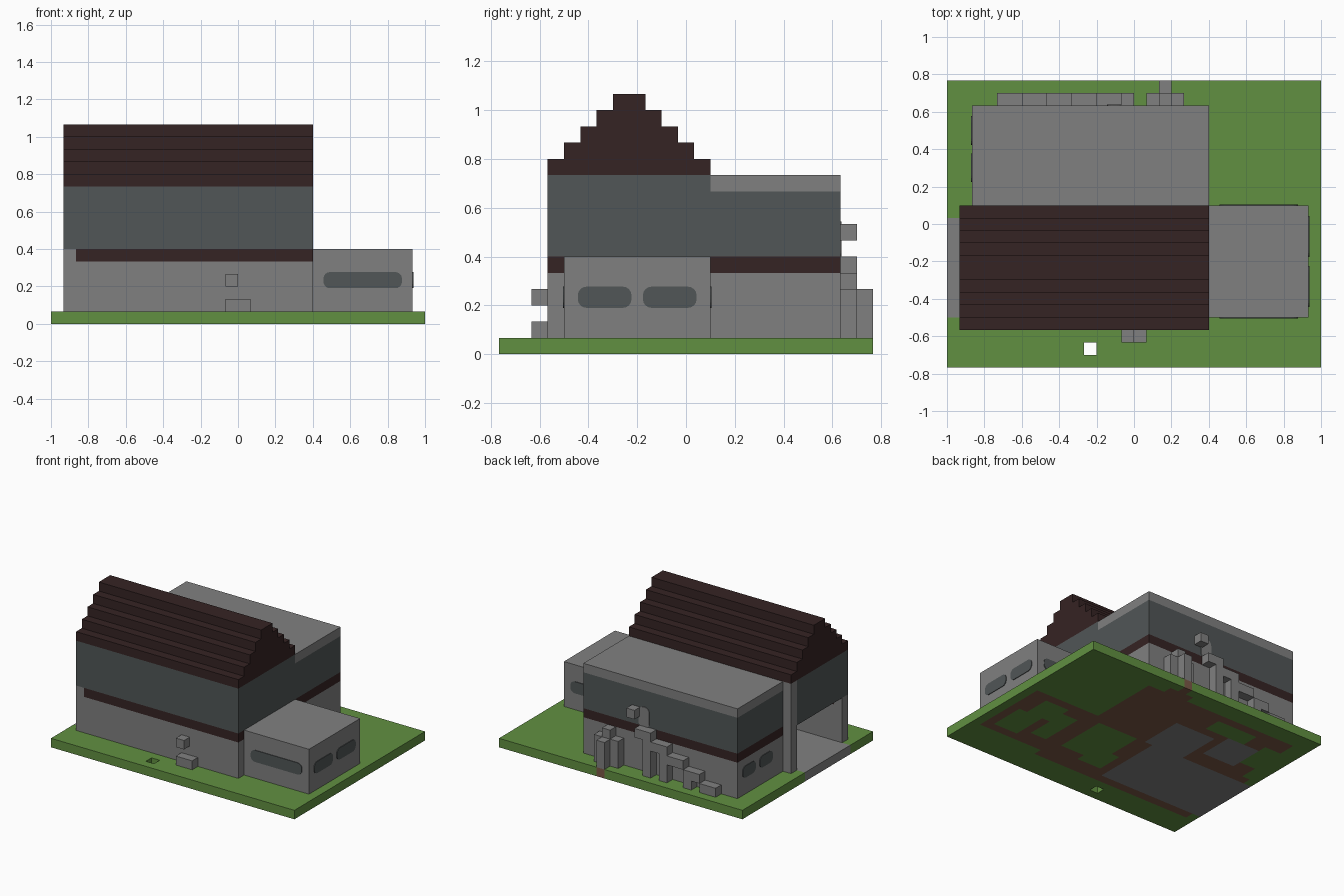
import bpy, bmesh
from mathutils import Vector

cube = bpy.data.objects.get("Cube")
if cube:
    bpy.data.objects.remove(cube, do_unlink=True)

V = 1 / 15  # block size


def material(name, r, g, b):
    m = bpy.data.materials.new(name)
    m.use_nodes = True
    m.diffuse_color = (r, g, b, 1)
    m.node_tree.nodes["Principled BSDF"].inputs["Base Color"].default_value = (r, g, b, 1)
    return m


GREY = material("stone_grey", .216, .216, .216)
SLATE = material("slate", .082, .093, .095)
ROOF = material("dark_brown", .036, .017, .017)
GREEN = material("grass", .120, .279, .053)
DIRT = material("dirt", .195, .098, .061)


def point(x, y, z):
    return Vector((x, y - 11.5, z)) * V


def finish(name, bm, *mats):
    mesh = bpy.data.meshes.new(name)
    bmesh.ops.recalc_face_normals(bm, faces=bm.faces)
    bm.to_mesh(mesh)
    bm.free()
    for m in mats:
        mesh.materials.append(m)
    ob = bpy.data.objects.new(name, mesh)
    bpy.context.collection.objects.link(ob)
    return ob


def block(name, mat, x, y, z, round_axis=None):
    """Box between block coordinates, optionally rounded around one axis."""
    bm = bmesh.new()
    bmesh.ops.create_cube(bm, size=1)
    lo, hi = point(x[0], y[0], z[0]), point(x[1], y[1], z[1])
    for v in bm.verts:
        v.co = Vector([(lo[i] + hi[i]) / 2 + v.co[i] * (hi[i] - lo[i]) for i in range(3)])
    if round_axis is not None:
        edges = [e for e in bm.edges
                 if abs((e.verts[0].co - e.verts[1].co).normalized()[round_axis]) > .9]
        bmesh.ops.bevel(bm, geom=edges, offset=.035, segments=4, profile=.5, affect='EDGES')
    return finish(name, bm, mat)


def plate(name, mat, axis, at, side, span, z):
    """Thin rounded panel on a wall; axis is the wall's normal."""
    g, t = .15, .07
    depth = sorted((at - side * t, at + side * t))
    wide = (span[0] - g, span[1] + g)
    tall = (z[0] - g, z[1] + g)
    x, y = (depth, wide) if axis == 0 else (wide, depth)
    block(name, mat, x, y, tall, axis)


# Ground slab of columns, coloured by footprint
def inside(x, y, rects):
    return any(a <= x < b and c <= y < d for a, b, c, d in rects)


PAVED = [(-15, -2, 4, 12), (-6, -1, 12, 17), (-11, -7, 14, 18)]
LAWN = [(7, 9, 6, 11), (10, 13, 5, 9), (9, 12, 9, 12), (0, 5, 6, 12),
        (-1, 2, 5, 8), (-9, -4, 18, 20), (-13, -11, 15, 19)]
FOOTING = [(-14, 6, 3, 13), (-13, 6, 13, 21), (6, 14, 4, 13), (1, 4, 21, 22), (2, 3, 22, 23)]


def ground_index(x, y):
    if inside(x, y, PAVED):
        return 1
    return 2 if inside(x, y, FOOTING) and not inside(x, y, LAWN) else 0


def solid(x, y):
    return -15 <= x < 15 and 0 <= y < 23 and (x, y) != (-4, 1)


bm = bmesh.new()
for x in range(-15, 15):
    for y in range(23):
        if not solid(x, y):
            continue
        ring = [(x, y), (x + 1, y), (x + 1, y + 1), (x, y + 1)]
        quads = [[(*p, 0) for p in ring], [(*p, 1) for p in ring]]
        for k, (dx, dy) in enumerate([(0, -1), (1, 0), (0, 1), (-1, 0)]):
            if not solid(x + dx, y + dy):
                a, b = ring[k], ring[(k + 1) % 4]
                quads.append([(*a, 0), (*b, 0), (*b, 1), (*a, 1)])
        for q in quads:
            f = bm.faces.new([bm.verts.new(point(*p)) for p in q])
            f.material_index = ground_index(x, y)
bmesh.ops.remove_doubles(bm, verts=bm.verts, dist=.001)
finish("ground", bm, GREEN, GREY, DIRT)

# Main house: open garage on one side, solid room on the other
block("front_wall", GREY, (-14, 6), (3, 4), (1, 5))
block("front_wall_end", GREY, (-14, -13), (3, 4), (5, 6))
block("front_band", ROOF, (-13, 6), (3, 4), (5, 6))
block("garage_back_wall", GREY, (-13, 6), (12, 13), (1, 6))
block("corner_post", GREY, (-14, -13), (12, 13), (1, 11))
block("ground_room", GREY, (-2, 6), (4, 12), (1, 6))
block("upper_storey", SLATE, (-14, 6), (3, 12), (6, 11))
block("upper_storey_rear", SLATE, (-13, 6), (12, 13), (6, 11))

# Stepped gable roof
for i in range(5):
    block("roof_step", ROOF, (-14, 6), (3 + i, 13 - i), (11 + i, 12 + i))

# Rear block in storeys
for name, mat, z in [("rear_wall", GREY, (1, 5)), ("rear_band", ROOF, (5, 6)),
                     ("rear_upper_wall", SLATE, (6, 10)), ("rear_flat_roof", GREY, (10, 11))]:
    block(name, mat, (-13, 6), (13, 21), z)

# Side wing
block("wing", GREY, (6, 14), (4, 13), (1, 6))

# Windows and rear door
WIN = (3, 4)
plate("wing_front_window", SLATE, 1, 4, -1, (7, 13), WIN)
plate("wing_rear_window", SLATE, 1, 13, 1, (7, 13), WIN)
for y in (5, 9):
    plate("wing_side_window", SLATE, 0, 14, 1, (y, y + 3), WIN)
for y in (15, 18):
    plate("rear_side_window", SLATE, 0, -13, -1, (y, y + 2), WIN)
plate("rear_door", GREY, 1, 21, 1, (-2, -1), (6, 8))

# Front doorstep and lamp
block("doorstep", GREY, (-1, 1), (2, 3), (1, 2))
block("front_lamp", GREY, (-1, 0), (2, 3), (3, 4))

# Rear staircase with legs, and lamp
for i in range(5):
    block("stair", GREY, (-11 + 2 * i, -9 + 2 * i), (21, 22), (1 + i, 2 + i))
for x, top in [(-8, 2), (-5, 4), (-3, 5)]:
    block("stair_leg", GREY, (x, x + 1), (21, 22), (1, top))
block("rear_lamp", GREY, (-1, 0), (21, 22), (7, 8))

# Rear chimney cluster
block("chimney_core", GREY, (2, 3), (21, 22), (1, 5))
block("chimney_front", GREY, (2, 3), (22, 23), (1, 4))
for x in (1, 3):
    block("chimney_side", GREY, (x, x + 1), (21, 22), (1, 4))
